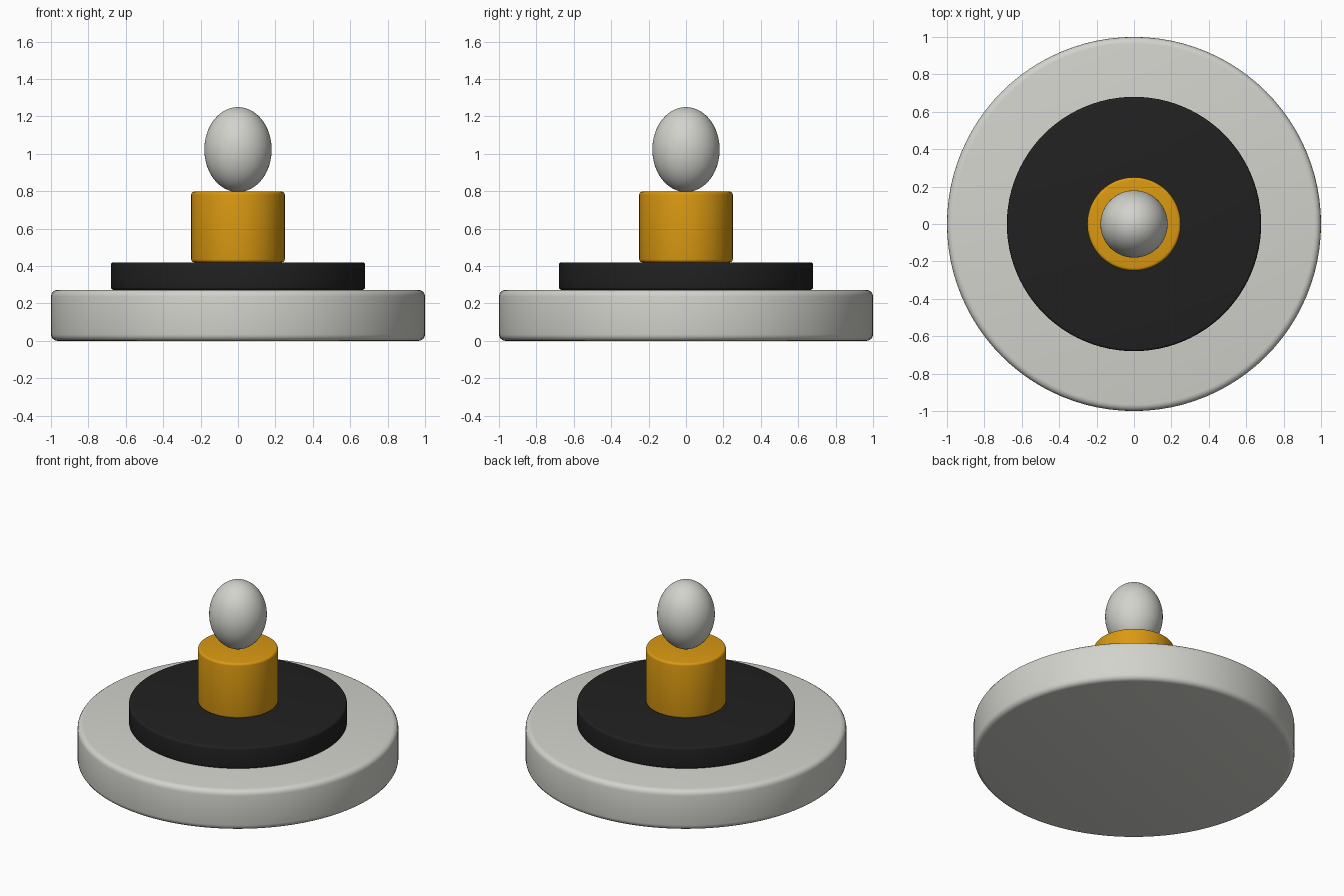
import bpy, math

if "Cube" in bpy.data.objects:
    bpy.data.objects.remove(bpy.data.objects["Cube"])


def material(name, rgb):
    m = bpy.data.materials.new(name)
    m.diffuse_color = (*rgb, 1.0)
    m.use_nodes = True
    m.node_tree.nodes["Principled BSDF"].inputs["Base Color"].default_value = m.diffuse_color
    return m


pale_grey = material("pale_grey", (0.65, 0.65, 0.61))
charcoal = material("charcoal", (0.015, 0.015, 0.015))
amber = material("amber", (0.70, 0.32, 0.006))


def disc(name, radius, z0, z1, bevel, mat):
    """Upright cylinder with rounded rims."""
    bpy.ops.mesh.primitive_cylinder_add(
        vertices=96, radius=radius, depth=z1 - z0, location=(0, 0, (z0 + z1) / 2))
    ob = bpy.context.object
    ob.name = name
    ob.data.materials.append(mat)
    mod = ob.modifiers.new("rounded_rim", 'BEVEL')
    mod.width = bevel
    mod.segments = 4
    mod.limit_method = 'ANGLE'
    mod.angle_limit = math.radians(40)
    bpy.ops.object.modifier_apply(modifier=mod.name)
    bpy.ops.object.shade_smooth_by_angle(angle=math.radians(35))
    return ob


# Stacked discs
disc("base", 1.0, 0.0, 0.273, 0.035, pale_grey)
disc("middle_plate", 0.68, 0.273, 0.42, 0.014, charcoal)
disc("post", 0.25, 0.42, 0.798, 0.016, amber)

# Egg-shaped knob resting on the post
bpy.ops.mesh.primitive_uv_sphere_add(
    segments=64, ring_count=32, radius=1, location=(0, 0, 1.023))
knob = bpy.context.object
knob.name = "knob"
knob.scale = (0.18, 0.18, 0.227)
bpy.ops.object.transform_apply(location=False, rotation=False, scale=True)
knob.data.materials.append(pale_grey)
bpy.ops.object.shade_smooth()
